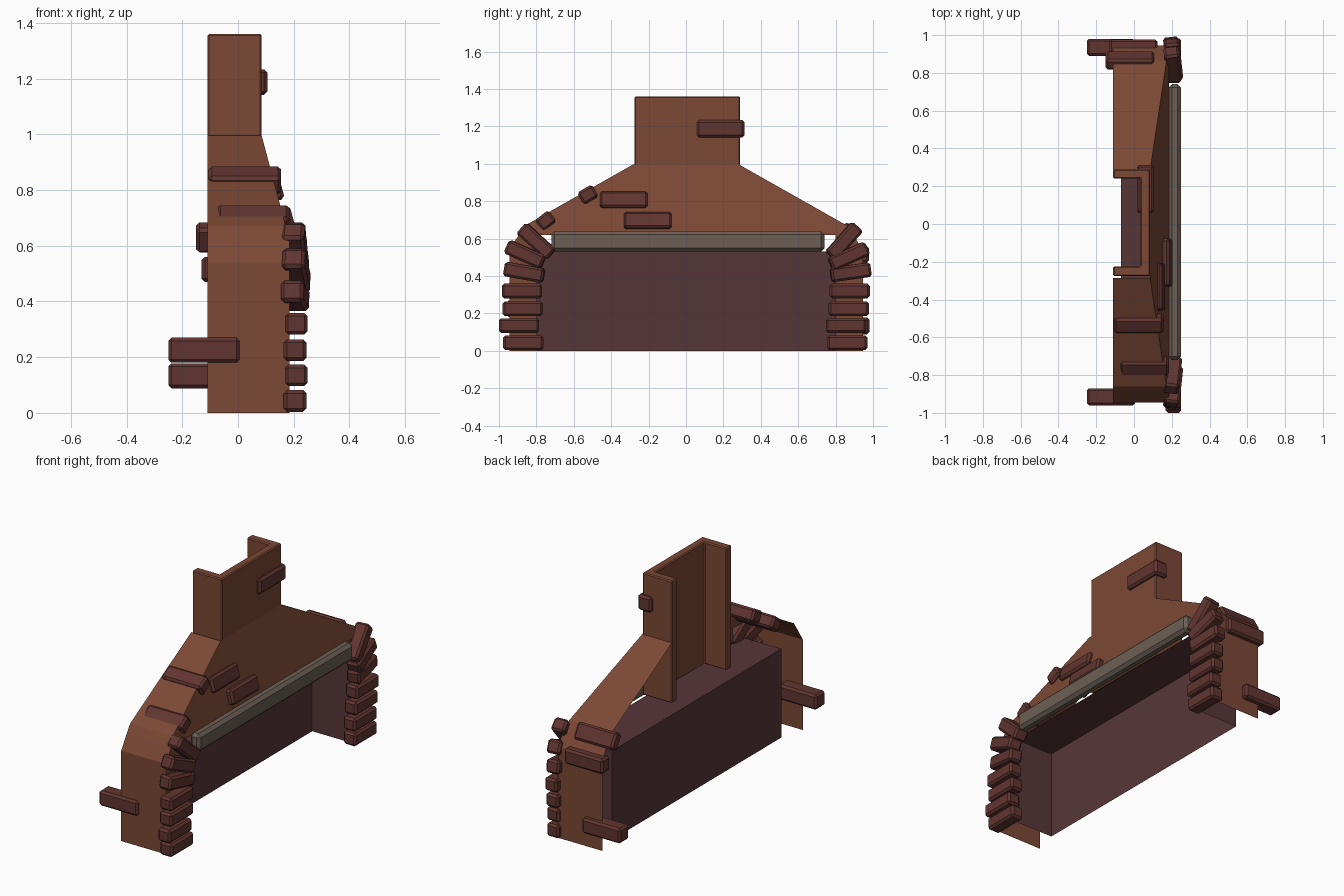
import bpy, bmesh
from math import radians
from mathutils import Matrix, Vector, Euler

if "Cube" in bpy.data.objects:
    bpy.data.objects.remove(bpy.data.objects["Cube"])


def mat(name, rgb):
    m = bpy.data.materials.new(name)
    m.diffuse_color = (*rgb, 1)
    m.use_nodes = True
    m.node_tree.nodes["Principled BSDF"].inputs["Base Color"].default_value = m.diffuse_color
    return m


PLASTER = mat("plaster", (0.2, 0.065, 0.035))
BRICK = mat("brick_red", (0.12, 0.036, 0.03))
SOOT = mat("soot", (0.095, 0.037, 0.04))
STONE = mat("stone", (0.15, 0.115, 0.09))


def finish(bm, name, material, bevel=0):
    bmesh.ops.recalc_face_normals(bm, faces=bm.faces[:])
    me = bpy.data.meshes.new(name)
    bm.to_mesh(me)
    bm.free()
    me.materials.append(material)
    ob = bpy.data.objects.new(name, me)
    bpy.context.collection.objects.link(ob)
    if bevel:
        b = ob.modifiers.new("bevel", "BEVEL")
        b.width = bevel
        b.segments = 1
    return ob


def block(name, center, size, material=BRICK, rot=(0, 0, 0), bevel=0.012):
    bm = bmesh.new()
    bmesh.ops.create_cube(bm, size=1)
    m = Euler([radians(a) for a in rot]).to_matrix().to_4x4()
    bm.transform(Matrix.Translation(center) @ m @ Matrix.Diagonal((*size, 1)))
    return finish(bm, name, material, bevel)


# Breast shell: open-backed sheet, sides follow the outline, front leans back
BACK, FRONT, KNEE = -0.11, 0.185, 0.62


def front_x(z):
    return FRONT if z <= KNEE else FRONT - (z - KNEE) / (0.995 - KNEE) * (FRONT - 0.085)


outline = [(0.945, 0), (0.945, 0.54), (0.894, KNEE), (0.86, 0.67), (0.285, 0.995)]
bm = bmesh.new()


def face(points):
    bm.faces.new([bm.verts.new(p) for p in points])


for s in (-1, 1):
    for (y0, z0), (y1, z1) in zip(outline, outline[1:]):
        face([(BACK, s * y0, z0), (front_x(z0), s * y0, z0),
              (front_x(z1), s * y1, z1), (BACK, s * y1, z1)])
    face([(FRONT, s * y, z) for y, z in [(0.8, 0)] + outline[:3] + [(0.8, KNEE)]])
upper = outline[2:]
face([(front_x(z), y, z) for y, z in upper] +
     [(front_x(z), -y, z) for y, z in reversed(upper)])
bmesh.ops.remove_doubles(bm, verts=bm.verts[:], dist=0.0005)
finish(bm, "breast_shell", PLASTER)

# Chimney: U-shaped flue open at the back
bm = bmesh.new()
u = [(BACK, -0.275), (0.085, -0.275), (0.085, 0.29), (BACK, 0.29),
     (BACK, 0.24), (0.035, 0.24), (0.035, -0.225), (BACK, -0.225)]
f = bm.faces.new([bm.verts.new((x, y, 0.63)) for x, y in u])
ext = bmesh.ops.extrude_face_region(bm, geom=[f])
bmesh.ops.translate(bm, vec=(0, 0, 0.73),
                    verts=[v for v in ext["geom"] if isinstance(v, bmesh.types.BMVert)])
finish(bm, "chimney_flue", PLASTER, 0.006)

# Firebox: box without front and floor
bm = bmesh.new()
bmesh.ops.create_cube(bm, size=1)
bm.transform(Matrix.Translation((0.0575, 0, 0.265)) @ Matrix.Diagonal((0.255, 1.6, 0.53, 1)))
bm.normal_update()
bmesh.ops.delete(bm, context="FACES",
                 geom=[f for f in bm.faces if f.normal.x > 0.9 or f.normal.z < -0.9])
finish(bm, "firebox", SOOT)

# Lintel beam
block("lintel", (0.215, 0.01, 0.585), (0.065, 1.46, 0.108), STONE, bevel=0.018)

# Jamb bricks fanning inward at the top: y, z, tilt (left then right)
left = [(-0.87, 0.043, 0), (-0.893, 0.135, 0), (-0.873, 0.225, 0), (-0.877, 0.32, 0),
        (-0.865, 0.42, -10), (-0.86, 0.515, -24), (-0.8, 0.585, -42)]
right = [(0.862, 0.043, 0), (0.855, 0.135, 0), (0.87, 0.225, 0), (0.875, 0.32, 0),
         (0.88, 0.42, 8), (0.87, 0.505, 24), (0.845, 0.585, 48)]
for side, row in (("left", left), ("right", right)):
    for i, (y, z, tilt) in enumerate(row):
        turn = (0 if i < 4 else 6) * (1 if y > 0 else -1)
        block(f"{side}_jamb_brick_{i}", (0.205 + 0.004 * (i % 2), y, z),
              (0.082, 0.215, 0.078), rot=(tilt, 0, turn))

# Loose bricks on the left shoulder slope
block("shoulder_brick_low", (0.055, -0.75, 0.695), (0.26, 0.09, 0.075), rot=(38, 0, 0))
block("shoulder_brick_high", (0.025, -0.525, 0.835), (0.26, 0.09, 0.075), rot=(30, 0, 0))

# Bricks set in the sloping face and the chimney
block("face_brick_high", (0.13, -0.333, 0.805), (0.055, 0.255, 0.09), rot=(0, -15, 0))
block("face_brick_low", (0.17, -0.205, 0.695), (0.055, 0.255, 0.09), rot=(0, -15, 0))
block("chimney_brick", (0.06, 0.185, 1.187), (0.09, 0.255, 0.092))

# Bricks on the side walls
block("left_side_brick", (-0.122, -0.915, 0.225), (0.256, 0.09, 0.09))
block("right_side_brick_low", (-0.122, 0.935, 0.133), (0.256, 0.09, 0.09))
block("right_side_brick_mid", (-0.003, 0.94, 0.515), (0.256, 0.075, 0.09))
block("right_side_brick_top", (-0.022, 0.865, 0.63), (0.256, 0.065, 0.1), rot=(30, 0, 0))
